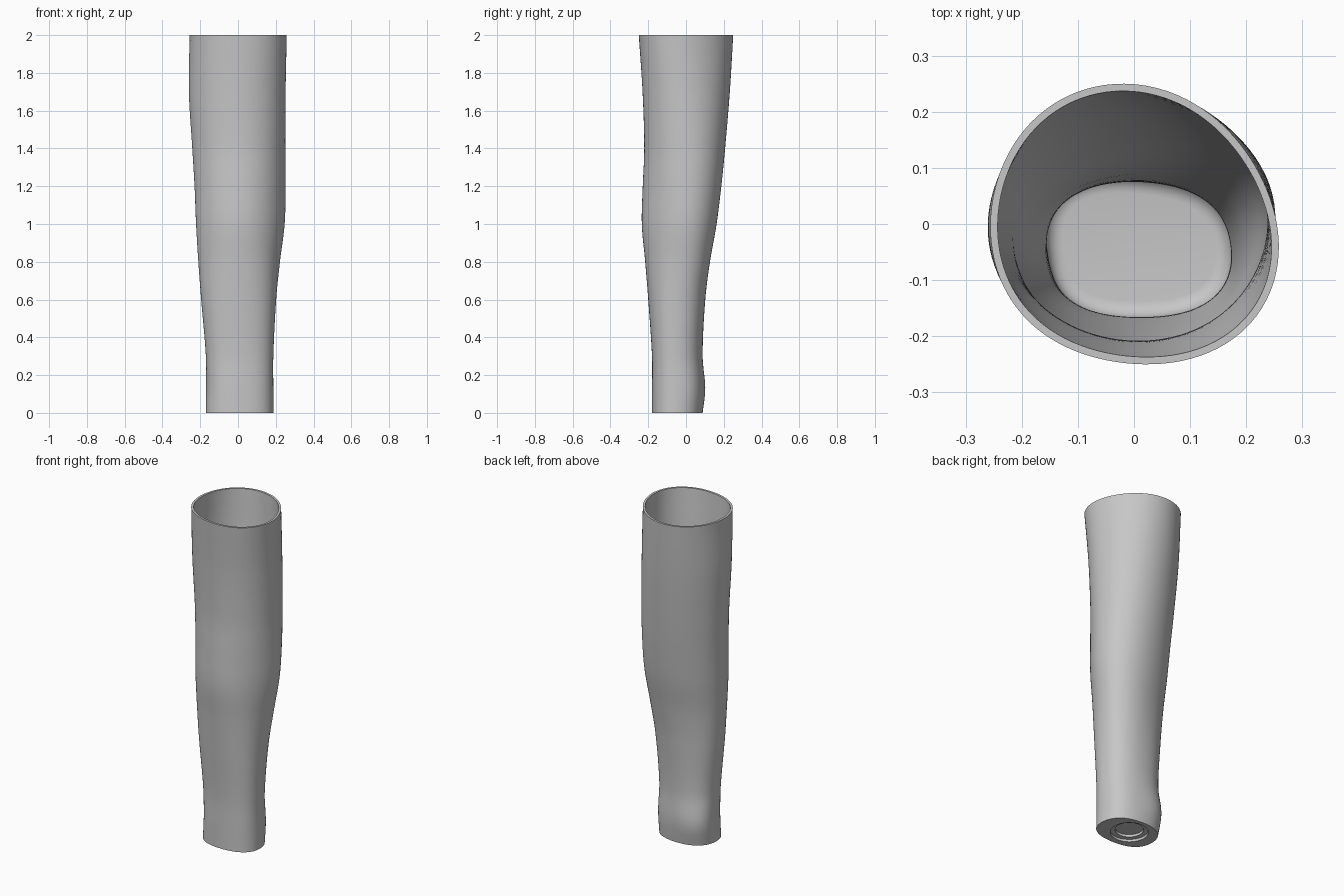
import bpy
import bmesh
from math import cos, sin, tan, tau, pi
from mathutils import Vector

if "Cube" in bpy.data.objects:
    bpy.data.objects.remove(bpy.data.objects["Cube"])

SIDES = 96
WALL = 0.013
FLOOR = 0.08
FILLET = 0.03

# Sections: height, left, right, front, back extents,
# then fullness of the four diagonal corners
SECTIONS = [
    (0.0, -.17, .187, -.18, .088, 1.02, 1.05, 1.06, 1.07),
    (0.13, -.17, .187, -.18, .102, 1.02, 1.14, 1.06, 1.07),
    (0.3, -.17, .187, -.18, .088, 1.02, 1.06, 1.05, 1.07),
    (0.6, -.195, .202, -.2, .102, 1.07, 1.0, 1.03, 1.04),
    (0.8, -.21, .222, -.216, .127, 1.11, .97, 1.01, 1.0),
    (1.0, -.222, .247, -.234, .162, 1.1, .97, 1.0, .96),
    (1.2, -.23, .252, -.229, .187, 1.08, .97, 1.0, .97),
    (1.4, -.242, .251, -.221, .207, 1.05, .97, 1.0, 1.0),
    (1.7, -.26, .252, -.23, .232, 1.0, .98, 1.0, 1.04),
    (2.0, -.256, .258, -.25, .25, .94, 1.02, 1.01, 1.08),
]


def section_at(z):
    """Smoothly interpolate the section values at a height."""
    last = len(SECTIONS) - 1
    i = max(k for k in range(last) if SECTIONS[k][0] <= z)
    a, b = SECTIONS[i], SECTIONS[i + 1]
    before, after = SECTIONS[max(i - 1, 0)], SECTIONS[min(i + 2, last)]
    span = b[0] - a[0]
    t = (z - a[0]) / span
    values = []
    for k in range(1, len(a)):
        m0 = (b[k] - before[k]) / (b[0] - before[0]) * span
        m1 = (after[k] - a[k]) / (after[0] - a[0]) * span
        h = t * t * (3 - 2 * t)
        values.append(a[k] * (1 - h) + b[k] * h
                      + m0 * t * (1 - t) ** 2 - m1 * t * t * (1 - t))
    return values


def bump(d):
    """Smooth periodic bump: one at d = 0, zero at the other eighth turns."""
    if abs(sin(d / 2)) < 1e-6:
        return 1.0
    return sin(4 * d) / (8 * tan(d / 2))


def outline(z, inset=0.0):
    """Closed outline of the limb at a height, moved inward by inset."""
    left, right, front, back, *corners = section_at(z)
    pts = []
    for k in range(SIDES):
        angle = tau * k / SIDES
        r = 1 + sum((c - 1) * bump(angle - pi / 4 - i * pi / 2) for i, c in enumerate(corners))
        pts.append((r * cos(angle), r * sin(angle)))
    xs, ys = [p[0] for p in pts], [p[1] for p in pts]

    def fit(v, vals, lo, hi):
        return lo + (v - min(vals)) / (max(vals) - min(vals)) * (hi - lo)

    ring = [Vector((fit(x, xs, left, right), fit(y, ys, front, back), z)) for x, y in pts]
    moved = []
    for k, p in enumerate(ring):
        d = (ring[(k + 1) % SIDES] - ring[k - 1]).normalized()
        moved.append(p + Vector((-d.y, d.x, 0)) * inset)
    return moved


def circle(radius, z):
    """Round ring for the mount in the base."""
    return [Vector((radius * cos(tau * k / SIDES), radius * sin(tau * k / SIDES) - 0.04, z))
            for k in range(SIDES)]


# Stepped round recess in the base, from its deepest disc outward
rings = [circle(0.078, 0.03), circle(0.078, 0.015), circle(0.105, 0.015), circle(0.105, 0.0)]

# Outer skin, rim and inner skin
STEPS = 60
rings += [outline(2 * k / STEPS) for k in range(STEPS + 1)]
low = FLOOR + FILLET
rings += [outline(2 - (2 - low) * k / STEPS, WALL) for k in range(STEPS + 1)]

# Rounded inner floor
for k in range(1, 7):
    a = pi / 2 * k / 6
    rings.append(outline(low - FILLET * sin(a), WALL + FILLET * (1 - cos(a))))

# Loft all rings into one closed shell
bm = bmesh.new()
loops = [[bm.verts.new(p) for p in ring] for ring in rings]
for a, b in zip(loops, loops[1:]):
    for k in range(SIDES):
        n = (k + 1) % SIDES
        bm.faces.new((a[k], a[n], b[n], b[k]))
bm.faces.new(loops[0])
bm.faces.new(loops[-1])
bmesh.ops.recalc_face_normals(bm, faces=bm.faces)
mesh = bpy.data.meshes.new("socket_shell")
bm.to_mesh(mesh)
bm.free()

shell = bpy.data.objects.new("socket_shell", mesh)
bpy.context.collection.objects.link(shell)

# Plain grey material
grey = bpy.data.materials.new("plain_grey")
grey.use_nodes = True
colour = (0.57, 0.57, 0.57, 1)
grey.diffuse_color = colour
grey.node_tree.nodes["Principled BSDF"].inputs["Base Color"].default_value = colour
mesh.materials.append(grey)

bpy.ops.object.select_all(action="DESELECT")
shell.select_set(True)
bpy.context.view_layer.objects.active = shell
bpy.ops.object.shade_smooth_by_angle(angle=pi / 5)
